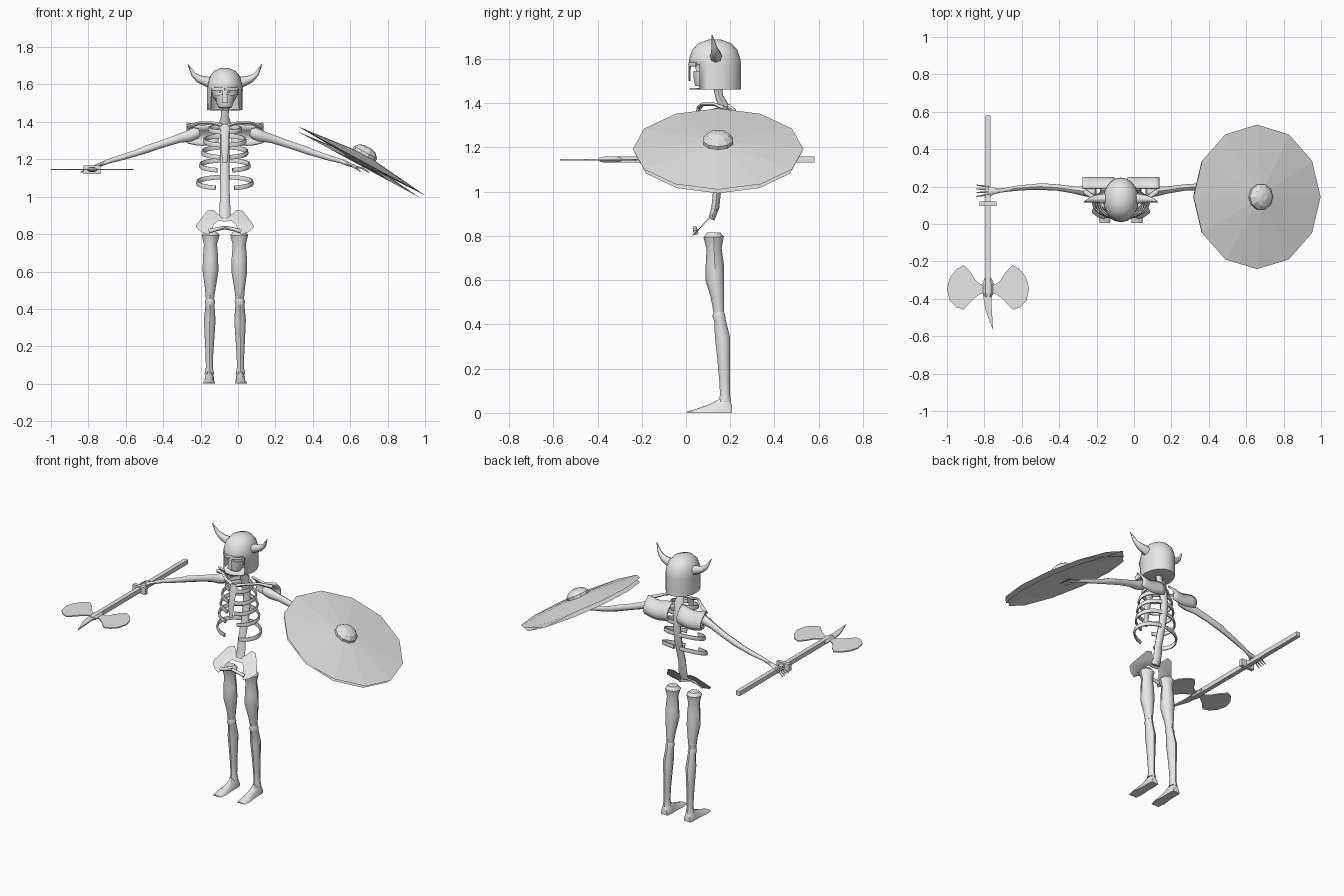
import bpy, bmesh, math
from mathutils import Vector

CX = -0.07  # body centre line
grey = bpy.data.materials.new("bone grey")
grey.diffuse_color = (0.8, 0.8, 0.8, 1)


def add(name, bm, loc=(CX, 0, 0), mirror=False, solid=0, smooth=True):
    bmesh.ops.recalc_face_normals(bm, faces=bm.faces[:])
    me = bpy.data.meshes.new(name)
    bm.to_mesh(me)
    bm.free()
    me.materials.append(grey)
    ob = bpy.data.objects.new(name, me)
    bpy.context.collection.objects.link(ob)
    ob.location = loc
    if solid:
        m = ob.modifiers.new("thickness", 'SOLIDIFY')
        m.thickness, m.offset = solid, 0
    if mirror:
        ob.modifiers.new("mirror", 'MIRROR').use_mirror_merge = False
    ob["smooth"] = smooth
    return ob


def loft(stations, ref=(0, 1, 0), sides=8):
    """Elliptical rings (x, y, z, half width, half height) skinned along a path."""
    bm = bmesh.new()
    P = [Vector(s[:3]) for s in stations]
    ref, rings = Vector(ref), []
    for i, s in enumerate(stations):
        t = (P[min(i + 1, len(P) - 1)] - P[max(i - 1, 0)]).normalized()
        u = ref.cross(t).normalized()
        v = t.cross(u)
        rings.append([bm.verts.new(P[i] + u * s[3] * math.cos(k * math.tau / sides)
                                   + v * s[4] * math.sin(k * math.tau / sides)) for k in range(sides)])
    for a, b in zip(rings, rings[1:]):
        for k in range(sides):
            n = (k + 1) % sides
            bm.faces.new((a[k], a[n], b[n], b[k]))
    bm.faces.new(rings[0][::-1])
    bm.faces.new(rings[-1])
    return bm


def plate(pts, thick):
    """Flat outline in x, y extruded to a thickness centred on z = 0."""
    bm = bmesh.new()
    f = bm.faces.new([bm.verts.new((x, y, -thick / 2)) for x, y in pts])
    r = bmesh.ops.extrude_face_region(bm, geom=[f])
    for v in r["geom"]:
        if isinstance(v, bmesh.types.BMVert):
            v.co.z += thick
    return bm


def box(sx, sy, sz, c=(0, 0, 0)):
    bm = bmesh.new()
    bmesh.ops.create_cube(bm, size=1)
    for v in bm.verts:
        v.co = Vector((v.co.x * sx + c[0], v.co.y * sy + c[1], v.co.z * sz + c[2]))
    return bm


# Spine and breastbone
add("spine", loft([(0, .14, 1.49, .022, .02), (0, .15, 1.43, .02, .018), (0, .17, 1.39, .034, .022),
                   (0, .185, 1.33, .026, .022), (0, .193, 1.24, .025, .022), (0, .175, 1.12, .025, .02),
                   (0, .14, 1.0, .026, .018), (0, .133, .93, .03, .018), (0, .115, .875, .03, .014)]))
add("breastbone", loft([(0, .06, 1.385, .03, .01), (0, .045, 1.33, .022, .009), (0, .03, 1.25, .02, .009),
                        (0, .025, 1.18, .012, .007)]))

# Ribs, each sweeping round from spine to front and dropping
for n, (zb, drop, rx, ry, end) in enumerate([(1.375, .03, .085, .065, 165), (1.325, .05, .11, .078, 168),
                                             (1.265, .055, .12, .085, 168), (1.195, .055, .132, .085, 162),
                                             (1.105, .06, .148, .08, 160)]):
    path = []
    for k in range(10):
        a = math.radians(8 + (end - 8) * k / 9)
        path.append((rx * math.sin(a), .112 + ry * math.cos(a), zb - drop * (1 - math.cos(a)) / 2, .007, .014))
    add("rib_%d" % n, loft(path, (0, 0, 1), 6), mirror=True)

# Collar bones and curved shoulder blades
add("collar_bone", loft([(.015, .06, 1.38, .012, .01), (.07, .075, 1.395, .009, .008),
                         (.13, .13, 1.395, .009, .008), (.195, .175, 1.375, .014, .012)], (0, 0, 1)), mirror=True)
bm = bmesh.new()
grid = []
for i in range(7):
    u = i / 6
    low = 1.29 - .015 * math.sin(u * math.pi)
    top = 1.385 + .008 * math.cos(u * 6)
    grid.append([bm.verts.new((.035 + .17 * u, .18 + .065 * math.sin(.15 + 2.1 * j / 5), top + (low - top) * j / 5))
                 for j in range(6)])
for a, b in zip(grid, grid[1:]):
    for j in range(5):
        bm.faces.new((a[j], a[j + 1], b[j + 1], b[j]))
add("shoulder_blade", bm, mirror=True, solid=.012)

# Pelvis: flared wings leaning forward, and the front arch
bm = plate([(.0, .905), (.035, .9), (.06, .925), (.095, .92), (.13, .875), (.155, .84), (.125, .815),
            (.09, .802), (.07, .82), (.06, .855), (.035, .875), (0, .872)], .022)
for v in bm.verts:
    x, z, d = v.co
    v.co = (x, .15 - (.93 - z) * .92 + d * .7, z + d * .4)
add("pelvis_wing", bm, mirror=True)
add("pelvis_arch", loft([(.085, .045, .815, .012, .012), (.05, .042, .825, .01, .01), (0, .04, .835, .01, .01)],
                        (0, 0, 1)), mirror=True)

# Legs
add("thigh_bone", loft([(.076, .125, .815, .03, .03), (.076, .125, .795, .048, .046), (.077, .127, .745, .035, .034),
                        (.077, .13, .67, .041, .041), (.077, .131, .6, .042, .042), (.078, .143, .52, .03, .03),
                        (.08, .148, .455, .022, .024)]), mirror=True)
add("shin_bone", loft([(.08, .148, .46, .02, .022), (.08, .148, .44, .028, .029), (.08, .153, .42, .024, .026),
                       (.081, .165, .34, .031, .034), (.082, .17, .25, .026, .029), (.083, .174, .15, .02, .024),
                       (.083, .176, .085, .019, .022), (.083, .176, .05, .026, .028)]), mirror=True)
bm = loft([(.083, .207, 0, .024, .04), (.083, .19, 0, .028, .07), (.083, .155, 0, .028, .068),
           (.084, .11, 0, .028, .043), (.086, .05, 0, .034, .02), (.086, .005, 0, .028, .006)], (0, 0, 1), 10)
for v in bm.verts:
    v.co.z = max(v.co.z, 0)
add("foot", bm, mirror=True)

# Arms and hands
add("arm", loft([(.135, .172, 1.345, .02, .018), (.155, .172, 1.34, .03, .032), (.19, .174, 1.325, .026, .031),
                 (.25, .182, 1.31, .019, .023), (.34, .195, 1.28, .017, .02), (.43, .2, 1.25, .018, .02),
                 (.47, .198, 1.235, .015, .017), (.55, .192, 1.21, .014, .015), (.62, .182, 1.19, .011, .012),
                 (.665, .177, 1.172, .012, .011)], (0, 0, 1)), mirror=True)
add("hand", loft([(.655, .177, 1.175, .012, .01), (.685, .177, 1.165, .019, .009), (.712, .177, 1.155, .024, .006)],
                 (0, 0, 1)), mirror=True)
for k in range(4):
    y = .158 + k * .013
    add("finger_%d" % k, loft([(.705, y, 1.16, .005, .005), (.74, y + (k - 1.5) * .004, 1.15, .005, .005),
                               (.772, y + (k - 1.5) * .007, 1.128, .003, .003)], (0, 0, 1), 5), mirror=True)
add("thumb", loft([(.68, .165, 1.165, .007, .006), (.7, .15, 1.152, .005, .005), (.725, .145, 1.135, .003, .003)],
                  (0, 0, 1), 5), mirror=True)

# Skull with pressed-in eye sockets, and jaw
bm = bmesh.new()
bmesh.ops.create_uvsphere(bm, u_segments=20, v_segments=14, radius=1)
for v in bm.verts:
    x, y, z = v.co
    socket = y < -.5 and math.hypot(abs(x) - .38, z + .15) < .25
    v.co = (x * .074, .135 + y * (.07 if socket else .095), 1.575 + z * .085)
add("skull", bm)
add("jaw", loft([(0, .08, 1.54, .05, .05), (0, .075, 1.5, .046, .042), (0, .072, 1.475, .034, .033)], sides=10))

# Helmet with open face, nose guard and horns
bm = loft([(0, .13, z, .092 * s, .115 * s) for z, s in
           [(1.465, 1), (1.575, 1), (1.6, .98), (1.64, .86), (1.67, .6), (1.685, .22)]], sides=20)
gone = [f for f in bm.faces if f.calc_center_median().z < 1.57
        and (abs(f.normal.z) > .9 or (abs(f.calc_center_median().x) < .065 and f.calc_center_median().y < .1))]
bmesh.ops.delete(bm, geom=gone, context='FACES')
add("helmet", bm, solid=.007)
add("nose_guard", loft([(0, .018, 1.59, .02, .006), (0, .016, 1.55, .012, .006), (0, .016, 1.5, .016, .005)], sides=6))
add("brow_guard", loft([(0, .015, 1.575, .006, .01), (.035, .023, 1.575, .006, .01), (.066, .047, 1.575, .006, .01)],
                       (0, 0, 1), 6), mirror=True)
add("horn", loft([(.07, .135, 1.605, .03, .03), (.1, .135, 1.617, .027, .026), (.14, .133, 1.63, .02, .02),
                  (.168, .128, 1.653, .013, .013), (.198, .118, 1.708, .002, .002)], (0, 1, 0)), mirror=True)

# Round shield: shallow twelve-sided cone with a boss, worn on the left arm
tilt = math.radians(28.4)
ob = add("shield", loft([(0, 0, .012, .01, .01), (0, 0, -.025, .375, .375), (0, 0, 0, .386, .386),
                         (0, 0, .038, .03, .03)], sides=12), (.658, .145, 1.193), smooth=False)
ob.rotation_euler.y = tilt
ob = add("shield_boss", loft([(0, 0, .025, .07, .07), (0, 0, .05, .07, .07), (0, 0, .072, .05, .05),
                              (0, 0, .082, .02, .02)], sides=10), (.658, .145, 1.193), smooth=False)
ob.rotation_euler.y = tilt

# Double axe held flat in the right hand
AXE = (-.78, 0, 1.145)
add("axe_handle", box(.028, .9, .028, (0, .13, 0)), AXE, smooth=False)
add("axe_guard", box(.092, .024, .045, (0, .107, 0)), AXE, smooth=False)
add("axe_hub", loft([(0, -.29, 0, .018, .012), (0, -.32, 0, .03, .016), (0, -.37, 0, .03, .016),
                     (0, -.39, 0, .018, .01)], (0, 0, 1), 6), AXE, smooth=False)
add("axe_blade", plate([(.0, -.31), (.035, -.325), (.065, -.305), (.095, -.255), (.13, -.22), (.168, -.24),
                        (.203, -.285), (.22, -.345), (.205, -.41), (.17, -.445), (.132, -.458), (.075, -.398),
                        (.035, -.37), (0, -.38)], .007), AXE, mirror=True, smooth=False)
add("axe_spike", plate([(-.028, -.375), (.022, -.375), (.018, -.43), (.027, -.57), (-.014, -.46)], .008),
    AXE, smooth=False)

# Smooth shading on the bones and helmet
bpy.ops.object.select_all(action='DESELECT')
for ob in bpy.context.collection.objects:
    if ob["smooth"]:
        ob.select_set(True)
        bpy.context.view_layer.objects.active = ob
bpy.ops.object.shade_smooth_by_angle(angle=math.radians(45))
